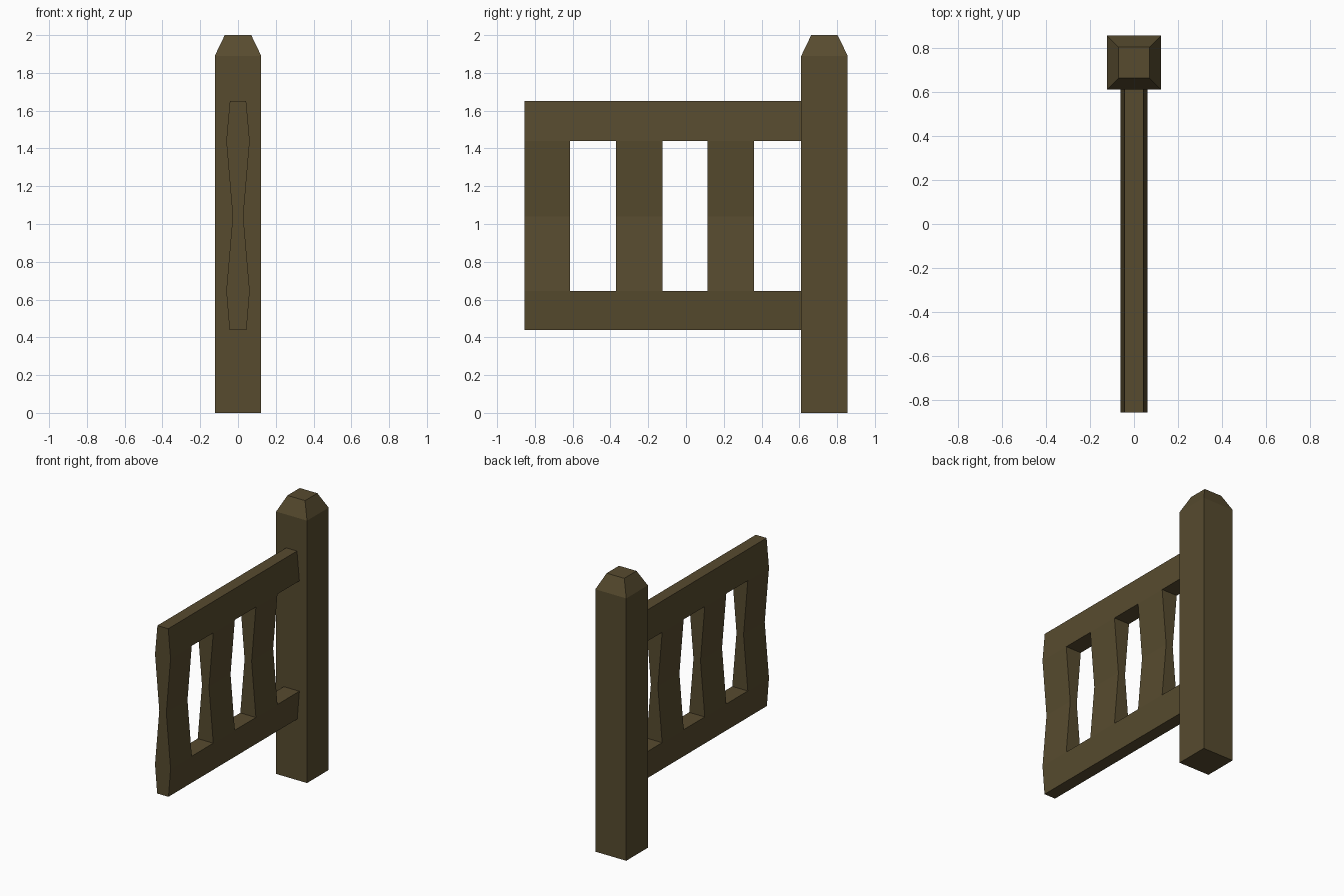
import bpy, bmesh

if "Cube" in bpy.data.objects:
    bpy.data.objects.remove(bpy.data.objects["Cube"])

wood = bpy.data.materials.new("dark_wood")
wood.diffuse_color = (0.095, 0.07, 0.028, 1)
wood.use_nodes = True
wood.node_tree.nodes["Principled BSDF"].inputs["Base Color"].default_value = wood.diffuse_color


def make_object(name, bm):
    bmesh.ops.remove_doubles(bm, verts=bm.verts, dist=1e-5)
    bmesh.ops.recalc_face_normals(bm, faces=bm.faces)
    mesh = bpy.data.meshes.new(name)
    bm.to_mesh(mesh)
    bm.free()
    mesh.materials.append(wood)
    obj = bpy.data.objects.new(name, mesh)
    bpy.context.collection.objects.link(obj)
    return obj


# Post: square rings lofted upward, tapering to a blunt top
bm = bmesh.new()
rings = []
for z, h in [(0, 0.123), (1.89, 0.123), (2.0, 0.07)]:
    rings.append([bm.verts.new((sx * h, 0.733 + sy * h, z))
                  for sx, sy in [(-1, -1), (1, -1), (1, 1), (-1, 1)]])
for low, high in zip(rings, rings[1:]):
    for i in range(4):
        j = (i + 1) % 4
        bm.faces.new((low[i], low[j], high[j], high[i]))
bm.faces.new(rings[0])
bm.faces.new(rings[-1])
make_object("post", bm)

# Fence panel: two rails and three waisted slats as one continuous shell
ys = [-0.856, -0.615, -0.37, -0.125, 0.115, 0.36, 0.61]
profile = [(0.44, 0.045), (0.645, 0.062), (1.04, 0.028), (1.44, 0.062), (1.65, 0.043)]


def solid(col, row):
    inside = 0 <= col < len(ys) - 1 and 0 <= row < len(profile) - 1
    return inside and (row in (0, 3) or col % 2 == 0)


bm = bmesh.new()


def point(side, col, row):
    z, half = profile[row]
    return bm.verts.new((side * half, ys[col], z))


for c in range(len(ys) - 1):
    for r in range(len(profile) - 1):
        if not solid(c, r):
            continue
        corners = [(c, r), (c + 1, r), (c + 1, r + 1), (c, r + 1)]
        # broad faces on both sides
        for s in (-1, 1):
            bm.faces.new([point(s, *p) for p in corners])
        # edge faces wherever the neighbouring cell is open
        for i, (dc, dr) in enumerate([(0, -1), (1, 0), (0, 1), (-1, 0)]):
            if not solid(c + dc, r + dr):
                a, b = corners[i], corners[(i + 1) % 4]
                bm.faces.new((point(-1, *a), point(-1, *b), point(1, *b), point(1, *a)))
make_object("fence_panel", bm)
